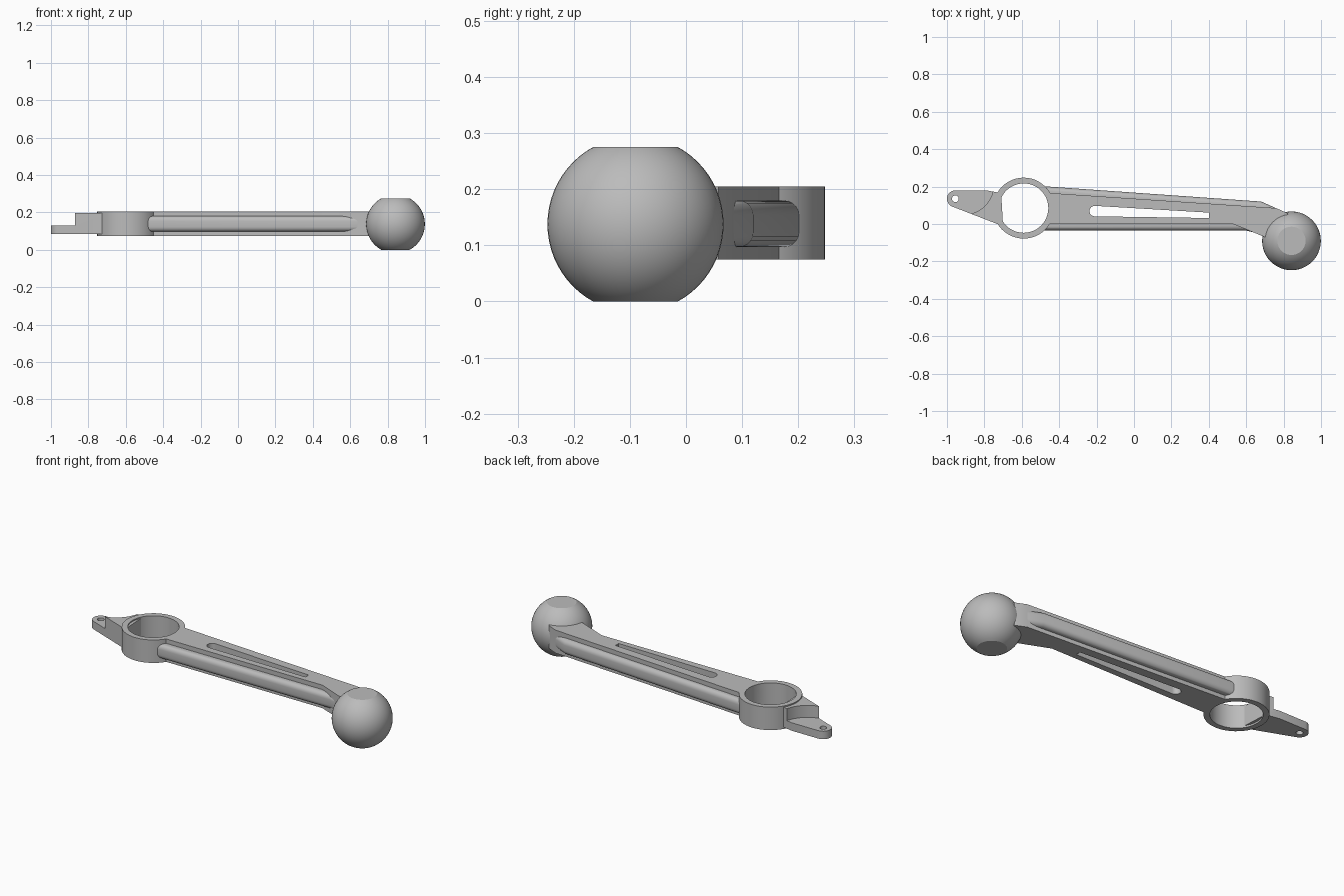
import bpy, bmesh
from math import cos, sin, radians
from mathutils import Vector

if "Cube" in bpy.data.objects:
    bpy.data.objects.remove(bpy.data.objects["Cube"], do_unlink=True)

grey = bpy.data.materials.new("plain_grey")
grey.use_nodes = True
grey.diffuse_color = (0.5, 0.5, 0.5, 1)
grey.node_tree.nodes["Principled BSDF"].inputs["Base Color"].default_value = (0.5, 0.5, 0.5, 1)


def arc(cx, cy, r, start=0, end=360, steps=48):
    """Points along an arc; a full circle leaves out the repeated last point."""
    count = steps if end - start == 360 else steps + 1
    angles = [radians(start + (end - start) * i / steps) for i in range(count)]
    return [(cx + r * cos(a), cy + r * sin(a)) for a in angles]


def finish(bm, name):
    bmesh.ops.recalc_face_normals(bm, faces=bm.faces)
    mesh = bpy.data.meshes.new(name)
    bm.to_mesh(mesh)
    bm.free()
    mesh.materials.append(grey)
    obj = bpy.data.objects.new(name, mesh)
    bpy.context.collection.objects.link(obj)
    return obj


def prism(name, outline, z0, z1, rounding=0):
    """Extrude an outline upward, optionally rounding its top and bottom rims."""
    bm = bmesh.new()
    face = bm.faces.new([bm.verts.new((x, y, z0)) for x, y in outline])
    top = bmesh.ops.extrude_face_region(bm, geom=[face])["geom"]
    verts = [v for v in top if isinstance(v, bmesh.types.BMVert)]
    bmesh.ops.translate(bm, verts=verts, vec=(0, 0, z1 - z0))
    if rounding:
        bmesh.ops.recalc_face_normals(bm, faces=bm.faces)
        rims = [e for e in bm.edges if abs(e.verts[0].co.z - e.verts[1].co.z) < 1e-5]
        bmesh.ops.bevel(bm, geom=rims, offset=rounding, segments=5,
                        profile=0.5, affect='EDGES')
    return finish(bm, name)


def cut(obj, *cutters):
    for cutter in cutters:
        mod = obj.modifiers.new("cut", 'BOOLEAN')
        mod.operation = 'DIFFERENCE'
        mod.solver = 'EXACT'
        mod.object = cutter
    evaluated = obj.evaluated_get(bpy.context.evaluated_depsgraph_get())
    mesh = bpy.data.meshes.new_from_object(evaluated)
    obj.modifiers.clear()
    obj.data = mesh


ring_x, ring_y = -0.59, 0.085
ball_centre = Vector((0.842, -0.09, 0.1375))

# Cutters: ring bore, long slot, pin hole and the scooped step of the lug
bore = prism("bore_cutter", arc(ring_x, ring_y, 0.132), -0.2, 0.5)
slot = prism("slot_cutter", arc(-0.21, 0.069, 0.028, 87, 267, 12)
             + [(0.4, 0.032), (0.4, 0.061)], -0.2, 0.5)
pin_hole = prism("pin_cutter", arc(-0.955, 0.135, 0.018, steps=24), -0.2, 0.5)
scoop = prism("scoop_cutter", arc(-0.91, 0.21, 0.16, steps=64), 0.13, 0.5)

# Bearing ring
ring = prism("bearing_ring", arc(ring_x, ring_y, 0.163), 0.075, 0.205)
cut(ring, bore)

# Tapered arm plate
plate = prism("arm_plate", [(-0.5, 0), (0.53, 0), (0.7, -0.07), (0.82, -0.11),
                            (0.85, -0.02), (0.82, 0.058), (0.76, 0.085),
                            (-0.5, 0.169)], 0.075, 0.205)
cut(plate, bore, slot)

# Rounded side rails standing out from both long edges of the plate
rails = prism("side_rails", [(-0.5, -0.035), (0.6, -0.035), (0.7, -0.06),
                             (0.8, -0.05), (0.8, 0.067), (0.68, 0.12),
                             (-0.5, 0.203)], 0.097, 0.18, rounding=0.026)
cut(rails, bore, slot)

# Pinned lug behind the ring
lug = prism("pinned_lug", arc(-0.955, 0.135, 0.045, 90, 249, 12)
            + [(-0.7, -0.012), (-0.71, 0.165), (-0.79, 0.18)], 0.085, 0.198)
cut(lug, scoop, pin_hole)

# Ball end with flat top and bottom
bm = bmesh.new()
bmesh.ops.create_uvsphere(bm, u_segments=48, v_segments=32, radius=0.157)
for side in (1, -1):
    found = bmesh.ops.bisect_plane(bm, geom=bm.verts[:] + bm.edges[:] + bm.faces[:],
                                   plane_co=(0, 0, side * 0.1375),
                                   plane_no=(0, 0, side), clear_outer=True)
    rim = [e for e in found["geom_cut"] if isinstance(e, bmesh.types.BMEdge)]
    bmesh.ops.contextual_create(bm, geom=rim)
bmesh.ops.translate(bm, verts=bm.verts, vec=ball_centre)
ball = finish(bm, "ball_end")

for cutter in (bore, slot, pin_hole, scoop):
    bpy.data.objects.remove(cutter, do_unlink=True)

# Smooth curved surfaces, keep hard edges
bpy.ops.object.select_all(action='DESELECT')
for obj in (ring, plate, rails, lug, ball):
    obj.select_set(True)
bpy.context.view_layer.objects.active = ring
bpy.ops.object.shade_smooth_by_angle(angle=radians(30))
